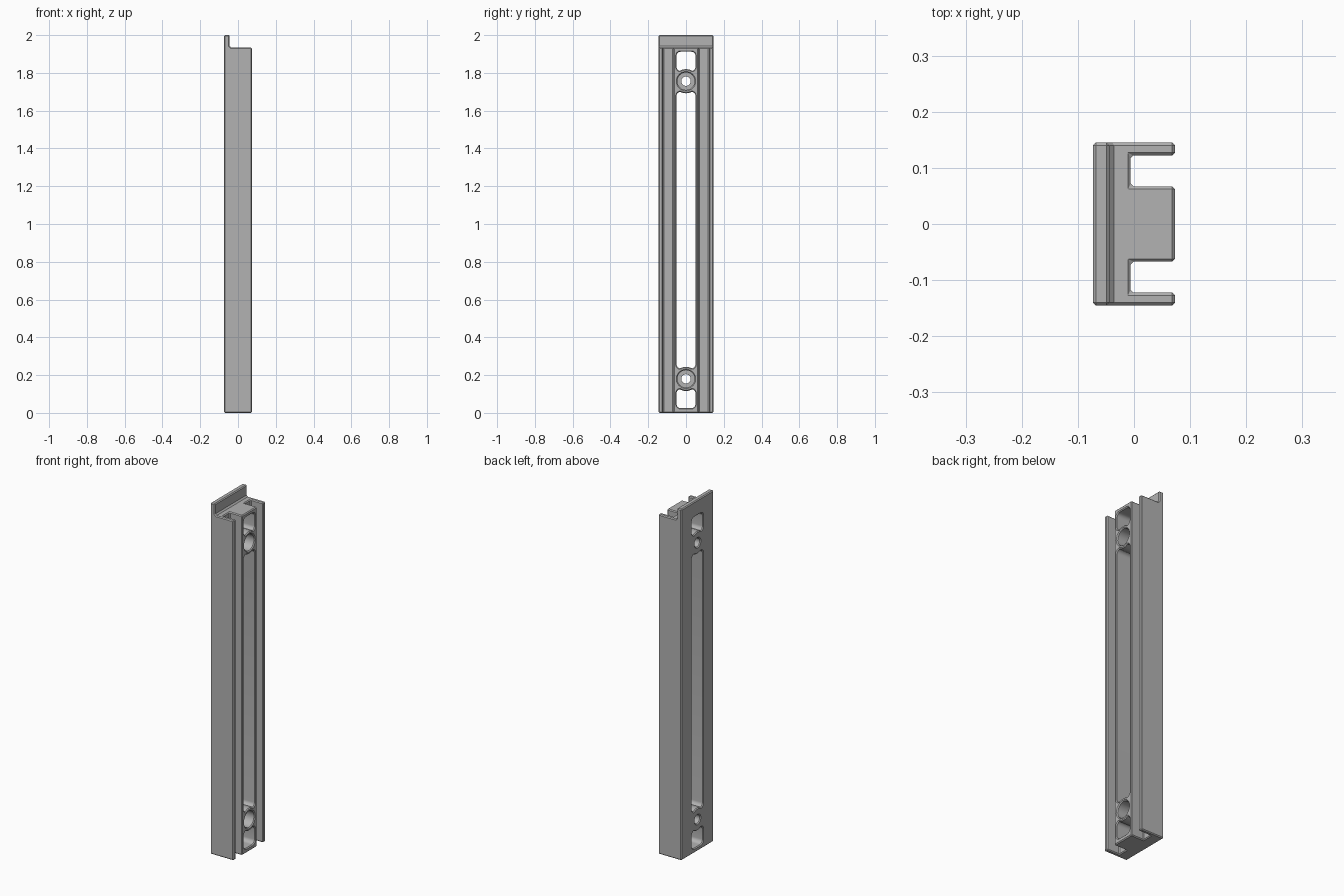
import bpy, bmesh
from math import cos, sin, pi, sqrt

cube = bpy.data.objects.get("Cube")
if cube:
    bpy.data.objects.remove(cube, do_unlink=True)

grey = bpy.data.materials.new("plain grey")
grey.use_nodes = True
COLOR = (0.45, 0.45, 0.45, 1)
grey.diffuse_color = COLOR
grey.node_tree.nodes["Principled BSDF"].inputs["Base Color"].default_value = COLOR

BACK, FRONT, SIDE = -0.073, 0.073, 0.145
SHELF, TOP = 1.935, 2.0
EDGE = 0.005


def loft(name, rings, helper=True):
    """Closed solid through rings with equal point counts."""
    bm = bmesh.new()
    loops = [[bm.verts.new(p) for p in ring] for ring in rings]
    n = len(loops[0])
    for a, b in zip(loops, loops[1:]):
        for i in range(n):
            j = (i + 1) % n
            bm.faces.new((a[i], a[j], b[j], b[i]))
    bm.faces.new(loops[0])
    bm.faces.new(loops[-1])
    bmesh.ops.recalc_face_normals(bm, faces=bm.faces)
    mesh = bpy.data.meshes.new(name)
    bm.to_mesh(mesh)
    bm.free()
    mesh.materials.append(grey)
    ob = bpy.data.objects.new(name, mesh)
    bpy.context.collection.objects.link(ob)
    if helper:
        ob.hide_render = True
        ob.hide_set(True)
    return ob


def cut(target, cutter):
    mod = target.modifiers.new("cut " + cutter.name, 'BOOLEAN')
    mod.operation = 'DIFFERENCE'
    mod.solver = 'EXACT'
    mod.object = cutter


def window(z0, z1, bosses, d):
    """Rounded window outline, grown by d, kept clear of the round bosses."""
    w, r = 0.05 + d, 0.022 + d
    z0, z1 = z0 - d, z1 + d
    pts = []
    for k, (sy, sz) in enumerate(((1, 1), (-1, 1), (-1, -1), (1, -1))):
        cy = sy * (w - r)
        cz = z1 - r if sz > 0 else z0 + r
        for i in range(7):
            a = (k + i / 6) * pi / 2
            pts.append((cy + r * cos(a), cz + r * sin(a)))
        if k in (0, 2):  # points along the short ends
            for i in range(1, 8):
                pts.append((cy * (1 - i / 4), cz + sz * r))
    mid, rad = (z0 + z1) / 2, 0.064 - d
    out = []
    for y, z in pts:
        for b in bosses:
            h = sqrt(max(rad * rad - y * y, 0))
            if abs(z - b) < h or (z - b) * (mid - b) < 0:
                z = b + h if mid > b else b - h
        out.append((y, z))
    return out


def window_cutter(name, z0, z1, bosses):
    stations = ((BACK - EDGE, 2 * EDGE), (BACK + EDGE, 0),
                (FRONT - EDGE, 0), (FRONT + EDGE, 2 * EDGE))
    return loft(name, [[(x, y, z) for y, z in window(z0, z1, bosses, d)]
                       for x, d in stations])


def bore_cutter(name, z, steps):
    ring = [2 * pi * i / 24 for i in range(24)]
    return loft(name, [[(x, r * cos(a), z + r * sin(a)) for a in ring] for x, r in steps])


# Rail with two lengthwise grooves
half = [(BACK, SIDE), (FRONT, SIDE), (FRONT, 0.122), (-0.006, 0.122),
        (-0.006, 0.067), (FRONT, 0.067)]
outline = half + [(x, -y) for x, y in reversed(half)]
rail = loft("grooved_rail", [[(x, y, z) for x, y in outline] for z in (0, TOP)], False)

# Step that leaves the raised lip along the back
step = [(-0.044, 2.1), (-0.044, SHELF + 0.008), (-0.036, SHELF), (0.2, SHELF), (0.2, 2.1)]
cut(rail, loft("lip_step_cutter", [[(x, y, z) for x, z in step] for y in (-0.3, 0.3)]))

# Small chamfers on the outer edges
bevel = rail.modifiers.new("chamfer", 'BEVEL')
bevel.width = EDGE
bevel.segments = 1
bevel.limit_method = 'ANGLE'
bevel.angle_limit = 1.0

# Long slot and end pockets
LOW, HIGH = 0.18, 1.756
cut(rail, window_cutter("slot_cutter", 0.235, 1.70, (LOW, HIGH)))
cut(rail, window_cutter("lower_pocket_cutter", 0.025, 0.126, (LOW,)))
cut(rail, window_cutter("upper_pocket_cutter", 1.81, 1.912, (HIGH,)))

# Counterbored screw holes
for label, z in (("lower", LOW), ("upper", HIGH)):
    steps = ((BACK - EDGE, 0.035), (BACK + EDGE, 0.025), (-0.01, 0.025), (-0.01, 0.046),
             (FRONT - EDGE, 0.046), (FRONT + EDGE, 0.057))
    cut(rail, bore_cutter(label + "_screw_cutter", z, steps))

# Bake the cuts and drop the helpers
bpy.context.view_layer.update()
graph = bpy.context.evaluated_depsgraph_get()
baked = bpy.data.meshes.new_from_object(rail.evaluated_get(graph))
cutters = [m.object for m in rail.modifiers if m.type == 'BOOLEAN']
rail.modifiers.clear()
rail.data = baked
for c in cutters:
    bpy.data.objects.remove(c, do_unlink=True)

# Smooth the rounded walls, keep edges sharp
bpy.ops.object.select_all(action='DESELECT')
rail.select_set(True)
bpy.context.view_layer.objects.active = rail
bpy.ops.object.shade_smooth_by_angle(angle=0.5)
